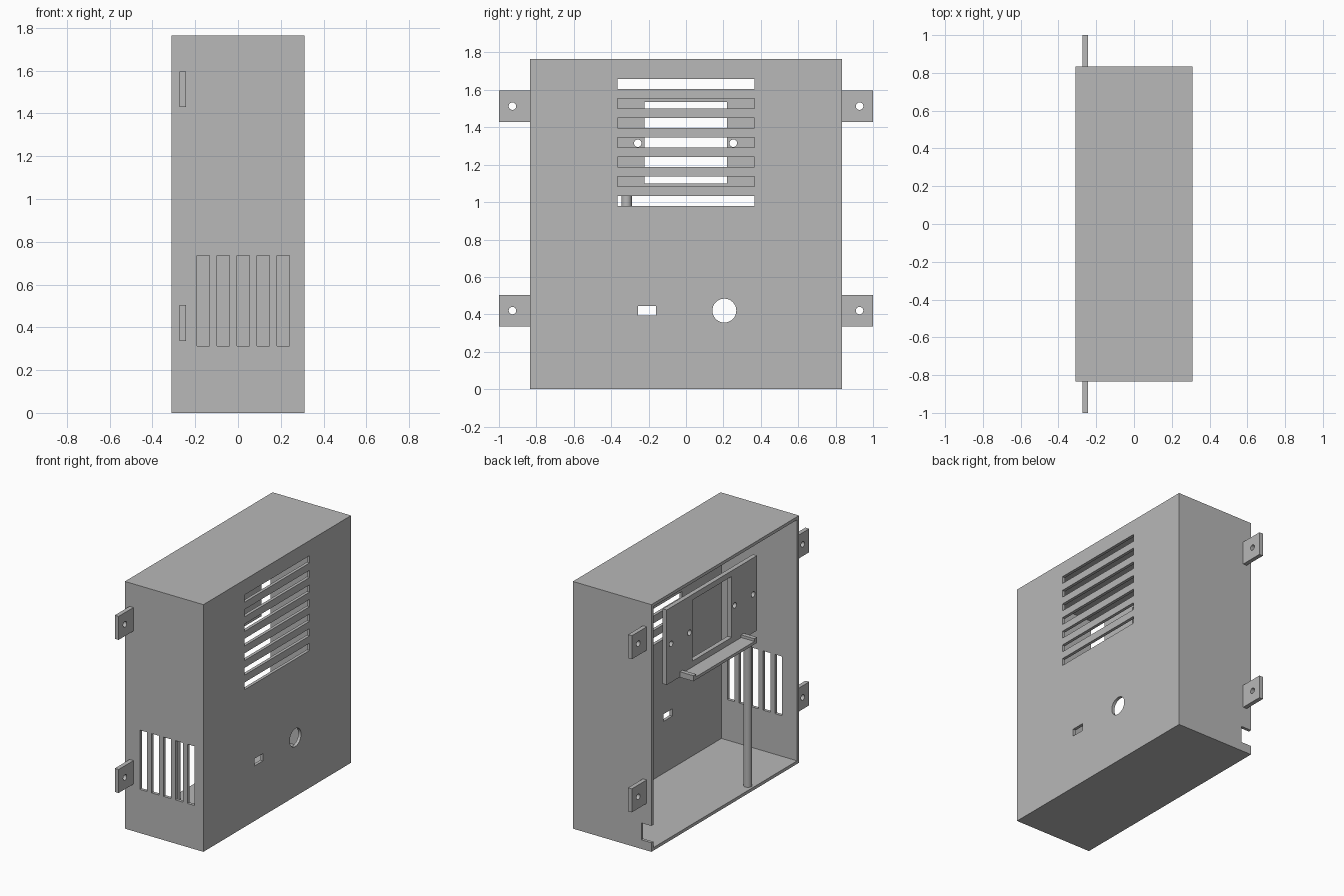
import bpy, bmesh, math
from mathutils import Matrix, Vector

if "Cube" in bpy.data.objects:
    bpy.data.objects.remove(bpy.data.objects["Cube"], do_unlink=True)

grey = bpy.data.materials.new("light grey")
grey.use_nodes = True
COLOUR = (0.48, 0.48, 0.48, 1)
grey.diffuse_color = COLOUR
grey.node_tree.nodes["Principled BSDF"].inputs["Base Color"].default_value = COLOUR


def box(bm, x, y, z):
    """Add a box from (min, max) ranges."""
    lo, hi = Vector((x[0], y[0], z[0])), Vector((x[1], y[1], z[1]))
    m = Matrix.Translation((lo + hi) / 2) @ Matrix.Diagonal((*(hi - lo), 1))
    bmesh.ops.create_cube(bm, size=1, matrix=m)


def cylinder(bm, centre, radius, length, along_x=False):
    m = Matrix.Translation(centre)
    if along_x:
        m = m @ Matrix.Rotation(math.pi / 2, 4, 'Y')
    bmesh.ops.create_cone(bm, cap_ends=True, segments=32, radius1=radius,
                          radius2=radius, depth=length, matrix=m)


def finish(name, bm):
    mesh = bpy.data.meshes.new(name)
    bm.to_mesh(mesh)
    bm.free()
    mesh.materials.append(grey)
    ob = bpy.data.objects.new(name, mesh)
    bpy.context.collection.objects.link(ob)
    return ob


def cut(ob, bm):
    """Subtract the shapes in bm from ob and bake the result."""
    cutter = finish("cutter", bm)
    cutter.hide_render = True
    mod = ob.modifiers.new("cut", 'BOOLEAN')
    mod.operation, mod.solver, mod.object = 'DIFFERENCE', 'EXACT', cutter
    bpy.context.view_layer.update()
    graph = bpy.context.evaluated_depsgraph_get()
    baked = bpy.data.meshes.new_from_object(ob.evaluated_get(graph))
    ob.modifiers.clear()
    ob.data = baked
    bpy.data.objects.remove(cutter, do_unlink=True)


def smooth(ob):
    bpy.ops.object.select_all(action='DESELECT')
    ob.select_set(True)
    bpy.context.view_layer.objects.active = ob
    bpy.ops.object.shade_smooth_by_angle(angle=math.radians(30))


X, Y, H, WALL = 0.31, 0.833, 1.765, 0.022

# Enclosure: box hollowed from its open -x side
bm = bmesh.new()
box(bm, (-X, X), (-Y, Y), (0, H))
case = finish("enclosure", bm)
bm = bmesh.new()
box(bm, (-X - 0.1, X - WALL), (WALL - Y, Y - WALL), (WALL, H - WALL))
cut(case, bm)

# Openings in the enclosure walls
bm = bmesh.new()
through_x = (X - 0.1, X + 0.1)
for i in range(7):                       # horizontal louvres
    z = 0.98 + i * 0.1042
    box(bm, through_x, (-0.367, 0.365), (z, z + 0.052))
for i in range(5):                       # vertical vents
    x = -0.192 + i * 0.0938
    box(bm, (x, x + 0.058), (-Y - 0.1, -Y + 0.1), (0.312, 0.735))
box(bm, through_x, (-0.257, -0.16), (0.393, 0.445))
cylinder(bm, (X, 0.205, 0.42), 0.064, 0.2, True)
box(bm, (-X - 0.1, -0.23), (Y - 0.1, Y + 0.1), (0.065, 0.185))   # cable notch
cut(case, bm)
smooth(case)

# Mounting tabs with screw holes
for side, side_name in ((-1, "front"), (1, "back")):
    for z, level in ((0.42, "lower"), (1.513, "upper")):
        bm = bmesh.new()
        box(bm, (-0.273, -0.243), sorted((side * (Y - 0.005), side)),
            (z - 0.084, z + 0.084))
        tab = finish(f"{side_name}_{level}_tab", bm)
        bm = bmesh.new()
        cylinder(bm, (-0.258, side * 0.928, z), 0.02, 0.2, True)
        cut(tab, bm)
        smooth(tab)

# Inner panel with a window and four screw holes
bm = bmesh.new()
box(bm, (-0.205, -0.173), (-0.51, 0.51), (1.04, 1.575))
panel = finish("inner_panel", bm)
bm = bmesh.new()
box(bm, (-0.3, -0.1), (-0.222, 0.218), (1.1, 1.535))
for y in (-0.465, -0.258, 0.253, 0.46):
    cylinder(bm, (-0.19, y, 1.315), 0.02, 0.2, True)
cut(panel, bm)
smooth(panel)

# Shelf under the panel, with a raised stop at each end
bm = bmesh.new()
box(bm, (-0.31, -0.2), (-0.36, 0.36), (1.037, 1.058))
for y in (-0.345, 0.345):
    box(bm, (-0.31, -0.2), (y - 0.015, y + 0.015), (1.055, 1.077))
finish("shelf", bm)

# Post carrying the shelf
bm = bmesh.new()
cylinder(bm, (-0.266, -0.318, 0.53), 0.028, 1.02)
smooth(finish("support_post", bm))
